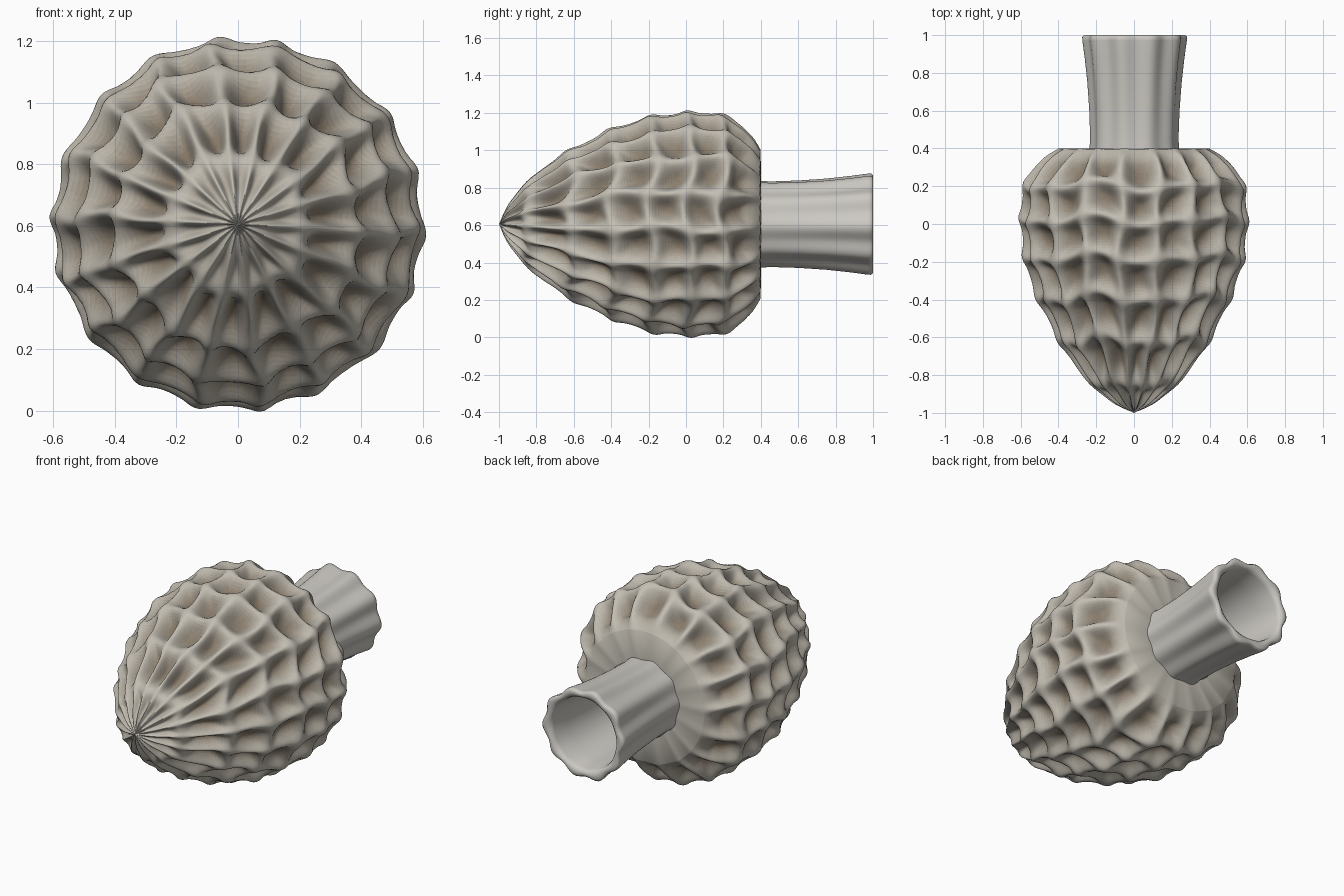
import bpy, bmesh, math
from mathutils import Vector

if "Cube" in bpy.data.objects:
    bpy.data.objects.remove(bpy.data.objects["Cube"])

AXIS_Z = 0.605
RIBS = 18


def spline(pts, t):
    # Catmull-Rom through the profile points, t in 0..1
    n = len(pts) - 1
    i = min(int(t * n), n - 1)
    f = t * n - i
    p = [Vector(pts[max(0, min(n, i + k))]) for k in (-1, 0, 1, 2)]
    return 0.5 * (2 * p[1] + (p[2] - p[0]) * f + (2 * p[0] - 5 * p[1] + 4 * p[2] - p[3]) * f * f
                  + (3 * p[1] - p[0] - 3 * p[2] + p[3]) * f ** 3)


def lathe(name, rows, segs, surface, colours):
    # surface(row, theta) -> (y, radius, shade 0..1), revolved about the y axis
    bm = bmesh.new()
    grid, shade = [], []
    for r in range(rows):
        ring, tones = [], []
        for s in range(segs):
            a = math.tau * s / segs
            y, rad, tone = surface(r, a)
            ring.append(bm.verts.new((rad * math.cos(a), y, AXIS_Z + rad * math.sin(a))))
            tones.append(tone)
        grid.append(ring)
        shade.append(tones)
    for r in range(rows - 1):
        for s in range(segs):
            t = (s + 1) % segs
            f = bm.faces.new((grid[r][s], grid[r + 1][s], grid[r + 1][t], grid[r][t]))
            f.material_index = min(len(colours) - 1, int(shade[r][s] * len(colours)))
            f.smooth = True
    bmesh.ops.remove_doubles(bm, verts=bm.verts[:], dist=1e-5)
    bmesh.ops.recalc_face_normals(bm, faces=bm.faces[:])
    me = bpy.data.meshes.new(name)
    bm.to_mesh(me)
    bm.free()
    for i, c in enumerate(colours):
        mat = bpy.data.materials.new(f"{name}_tone_{i}")
        mat.diffuse_color = (*c, 1)
        mat.use_nodes = True
        mat.node_tree.nodes["Principled BSDF"].inputs["Base Color"].default_value = mat.diffuse_color
        me.materials.append(mat)
    ob = bpy.data.objects.new(name, me)
    bpy.context.collection.objects.link(ob)
    return ob


def step(a, b, x):
    t = max(0.0, min(1.0, (x - a) / (b - a)))
    return t * t * (3 - 2 * t)


# Pitted cap
OUTER = [(-1, 0), (-.94, .125), (-.8, .28), (-.6, .41), (-.4, .51), (-.2, .578),
         (0, .600), (.15, .595), (.27, .555), (.35, .485), (.4, .40)]
RINGS = [-1.06, -.86, -.62, -.395, -.18, .02, .205, .42]
N_OUT = 150
ROWS = [spline(OUTER, i / N_OUT) for i in range(N_OUT + 1)]


def ridge(x, width):
    # 1 on whole numbers, rounded crest falling to 0 in the pits
    d = abs(x - round(x))
    return math.exp(-(d / width) ** 2)


def ring_coord(y):
    for k in range(len(RINGS) - 1):
        if y <= RINGS[k + 1]:
            return k + (y - RINGS[k]) / (RINGS[k + 1] - RINGS[k])
    return len(RINGS) - 1.0


def cap_surface(r, a):
    if r > N_OUT:
        # flat underside
        return .4, (.225, 0)[r - N_OUT - 1], 0
    p = ROWS[r]
    tan = (ROWS[min(r + 1, N_OUT)] - ROWS[max(r - 1, 0)]).normalized()
    wander = .07 * math.sin(8 * p.x + 4 * a) + .05 * math.sin(15 * p.x - 7 * a)
    u = RIBS * (a + .05) / math.tau + wander * step(-.95, -.6, p.x)
    shift = .022 * math.sin(5 * a + 1) + .016 * math.sin(9 * a + 2 * p.x)
    shift *= step(-1, -.7, p.x) * (1 - step(.25, .4, p.x))
    v = ring_coord(p.x + shift)
    ru = ridge(u, .24)
    rv = ridge(v, .23) * step(-.97, -.88, p.x)
    pit = (1 - .92 * ru) * (1 - .86 * rv)
    fade = step(-1.03, -.8, p.x) * (1 - .7 * step(.33, .41, p.x))
    bump = .012 * ru * rv * step(-.9, -.6, p.x) * (1 - step(.25, .38, p.x))
    d = .078 * fade * pit - bump
    if r == 0:
        return -1.0, 0.0, 0
    return min(.4, p.x + d * tan.y), max(0.0, p.y - d * tan.x), fade * pit ** 1.1


# crest to pit tones
CREST, PIT = Vector((.55, .52, .455)), Vector((.25, .20, .145))
TONES = [CREST.lerp(PIT, i / 11) for i in range(12)]
lathe("cap", N_OUT + 3, 360, cap_surface, TONES)

# Hollow fluted stem
STEM = [(.36, .235, 1), (.45, .228, 1), (.6, .232, 1), (.75, .241, 1), (.88, .254, 1), (.97, .266, 1),
        (.99, .267, 1), (1.0, .258, .9), (1.0, .238, .5), (.99, .222, .1), (.97, .216, 0), (.85, .205, 0),
        (.65, .192, 0), (.36, .185, 0)]


def stem_surface(r, a):
    y, rad, wave = STEM[r]
    flute = .010 * math.cos(10 * a + .6) + .004 * math.sin(3 * a + 1)
    return y, rad + wave * flute * (.6 + .5 * step(.4, 1, y)), 0


lathe("stem", len(STEM), 120, stem_surface, [Vector((.60, .58, .54))])
